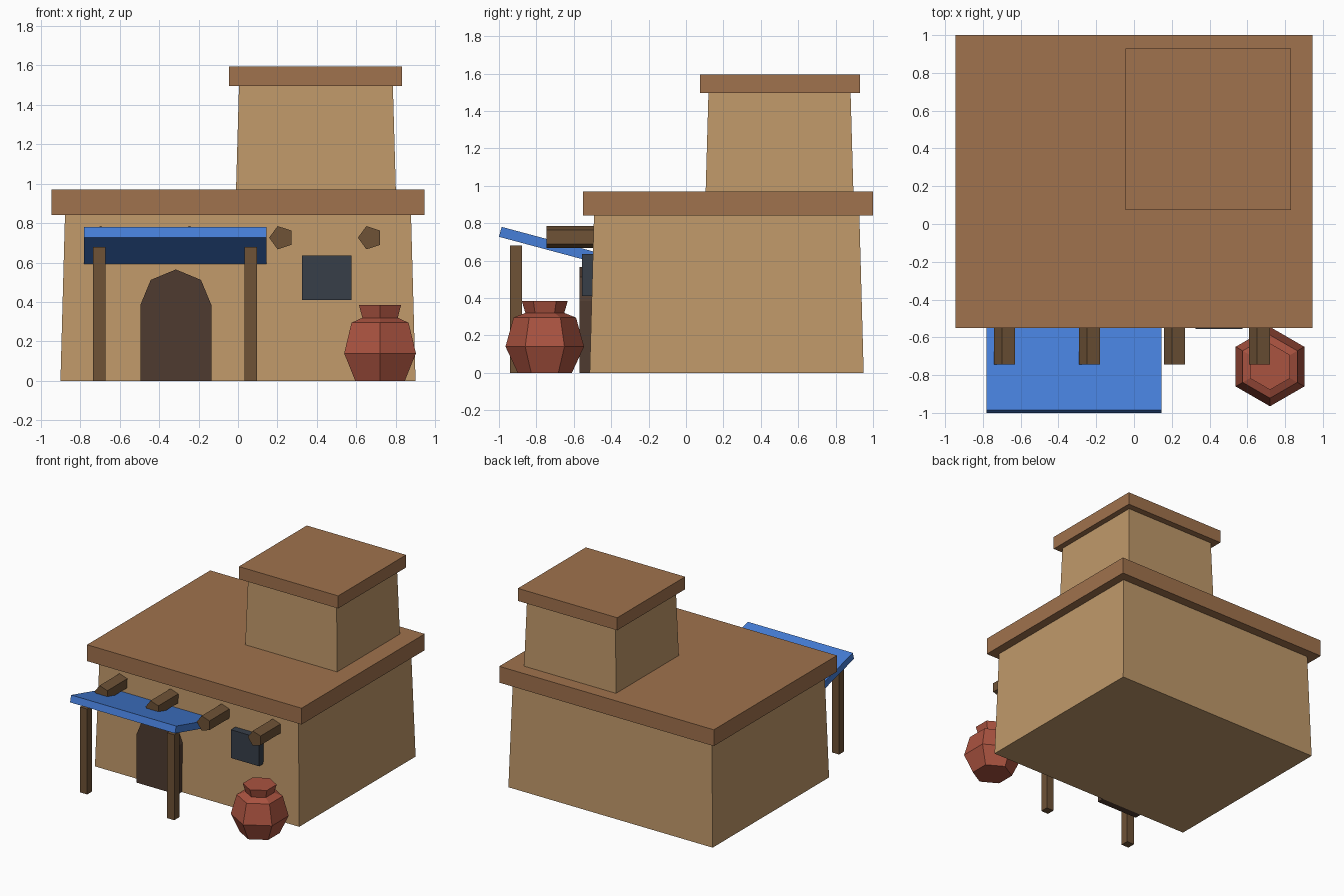
import bpy, bmesh, math
from mathutils import Matrix, Vector

cube = bpy.data.objects.get("Cube")
if cube:
    bpy.data.objects.remove(cube)


def material(name, *rgb):
    """Flat material from 0-255 display colour."""
    def linear(c):
        c /= 255
        return c / 12.92 if c <= 0.04045 else ((c + 0.055) / 1.055) ** 2.4
    colour = [linear(c) for c in rgb] + [1]
    m = bpy.data.materials.new(name)
    m.use_nodes = True
    m.diffuse_color = colour
    bsdf = next(n for n in m.node_tree.nodes if n.type == 'BSDF_PRINCIPLED')
    bsdf.inputs["Base Color"].default_value = colour
    return m


clay = material("clay wall", 192, 153, 106)
roof = material("roof brown", 160, 114, 77)
wood = material("timber", 110, 82, 54)
cloth = material("awning blue", 70, 126, 216)
door_wood = material("door brown", 79, 59, 48)
shutter = material("window slate", 55, 62, 73)
pottery = material("pottery red", 170, 83, 64)


def finish(name, bm, mat):
    bmesh.ops.recalc_face_normals(bm, faces=bm.faces)
    mesh = bpy.data.meshes.new(name)
    bm.to_mesh(mesh)
    bm.free()
    mesh.materials.append(mat)
    obj = bpy.data.objects.new(name, mesh)
    bpy.context.collection.objects.link(obj)
    return obj


def loft(name, rings, mat):
    """Solid made by joining equal-sized rings, capped at both ends."""
    bm = bmesh.new()
    loops = [[bm.verts.new(p) for p in ring] for ring in rings]
    for a, b in zip(loops, loops[1:]):
        for i in range(len(a)):
            j = (i + 1) % len(a)
            bm.faces.new((a[i], a[j], b[j], b[i]))
    bm.faces.new(loops[0])
    bm.faces.new(loops[-1])
    return finish(name, bm, mat)


def box(name, x, y, z, mat, taper=0):
    """Box from bounds; taper pulls the top edges inward."""
    def ring(height, t):
        return [(x[0] + t, y[0] + t, height), (x[1] - t, y[0] + t, height),
                (x[1] - t, y[1] - t, height), (x[0] + t, y[1] - t, height)]
    return loft(name, [ring(z[0], 0), ring(z[1], taper)], mat)


def prism(name, outline, y0, y1, mat):
    """Extrude an x-z outline along y."""
    return loft(name, [[(x, y, z) for x, z in outline] for y in (y0, y1)], mat)


def polygon(cx, cy, r, angles):
    return [(cx + r * math.cos(a), cy + r * math.sin(a)) for a in angles]


# Main house and upper room
box("house_walls", (-0.9, 0.9), (-0.515, 0.95), (0, 0.84), clay, 0.023)
box("house_roof", (-0.945, 0.945), (-0.55, 1.0), (0.84, 0.97), roof)
box("upper_room_walls", (-0.01, 0.8), (0.105, 0.895), (0.97, 1.495), clay, 0.015)
box("upper_room_roof", (-0.045, 0.83), (0.075, 0.93), (1.495, 1.595), roof)

# Arched door and window shutter
arch = polygon(-0.315, 0.385, 0.18, [math.pi * i / 4 for i in range(5)])
prism("door", [(-0.495, 0), (-0.135, 0)] + arch, -0.57, -0.45, door_wood)
box("window", (0.325, 0.575), (-0.555, -0.45), (0.41, 0.635), shutter)

# Awning, rising away from the wall
tilt = math.radians(15)
along = Vector((0, math.cos(tilt), -math.sin(tilt))) * 0.57
up = Vector((0, math.sin(tilt), math.cos(tilt))) * 0.055
sides = []
for x in (-0.78, 0.145):
    corner = Vector((x, -1.0, 0.727))
    sides.append([corner, corner + along, corner + along + up, corner + up])
loft("awning", sides, cloth)

# Awning posts
for side, x in (("right", -0.703), ("left", 0.065)):
    box("awning_post_" + side, (x - 0.032, x + 0.032), (-0.94, -0.877), (0, 0.68), wood)

# Five-sided roof beams poking through the wall
for i in range(4):
    outline = polygon(-0.68 + 0.45 * i, 0.726, 0.062,
                      [math.pi + math.tau * k / 5 for k in range(5)])
    prism(f"roof_beam_{i + 1}", outline, -0.745, -0.45, wood)

# Six-sided clay pot
profile = [(0.145, 0), (0.21, 0.14), (0.167, 0.295), (0.104, 0.32), (0.123, 0.385)]
hexagon = [math.pi / 2 + math.tau * k / 6 for k in range(6)]
loft("clay_pot", [[(x, y, z) for x, y in polygon(0.72, -0.755, r, hexagon)]
                  for r, z in profile], pottery)
